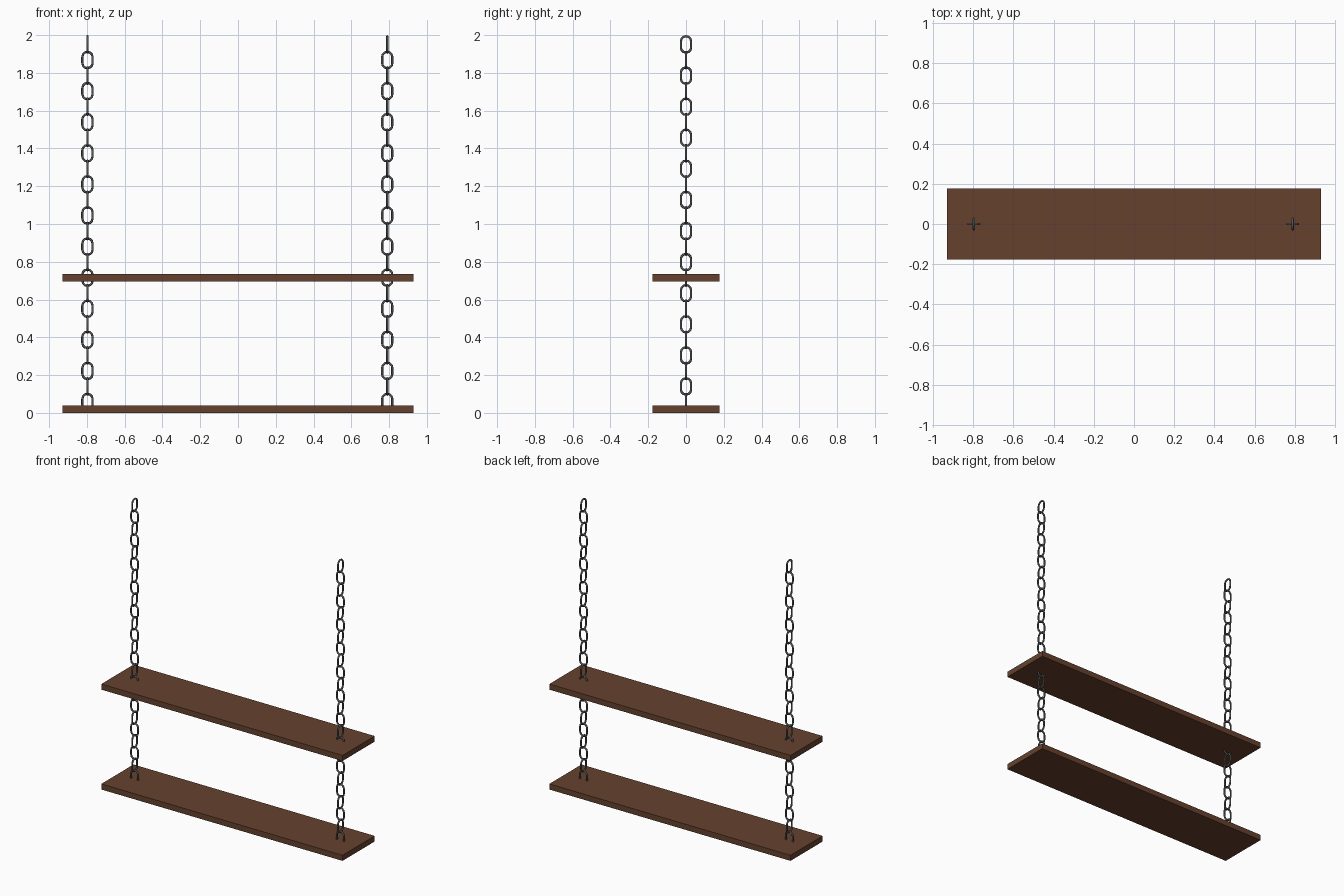
import bpy, bmesh
from math import sin, cos, pi
from mathutils import Vector

if "Cube" in bpy.data.objects:
    bpy.data.objects.remove(bpy.data.objects["Cube"])


def material(name, color):
    m = bpy.data.materials.new(name)
    m.diffuse_color = (*color, 1)
    m.use_nodes = True
    m.node_tree.nodes["Principled BSDF"].inputs["Base Color"].default_value = m.diffuse_color
    return m


wood = material("brown_wood", (0.13, 0.053, 0.027))
steel = material("dark_steel", (0.1, 0.1, 0.1))


def finish(name, bm, mat):
    bmesh.ops.recalc_face_normals(bm, faces=bm.faces)
    mesh = bpy.data.meshes.new(name)
    bm.to_mesh(mesh)
    bm.free()
    mesh.materials.append(mat)
    obj = bpy.data.objects.new(name, mesh)
    bpy.context.collection.objects.link(obj)
    return obj


# Flat plank
def shelf(name, z0, z1):
    bm = bmesh.new()
    bmesh.ops.create_cube(bm, size=1)
    bmesh.ops.scale(bm, vec=(1.86, 0.354, z1 - z0), verts=bm.verts)
    bmesh.ops.translate(bm, vec=(0, 0, (z0 + z1) / 2), verts=bm.verts)
    finish(name, bm, wood)


# One oval link: round wire swept around a stadium path, flat along direction "side"
WIRE, BEND, STRAIGHT = 0.006, 0.027, 0.0165
STEPS, SIDES = 6, 8


def add_link(bm, centre, side):
    up, normal = Vector((0, 0, 1)), side.cross(Vector((0, 0, 1)))
    rings = []
    for half in (0, 1):
        mid = centre + up * (STRAIGHT if half == 0 else -STRAIGHT)
        for i in range(STEPS + 1):
            a = half * pi + pi * i / STEPS
            out = side * cos(a) + up * sin(a)
            rings.append([bm.verts.new(mid + out * (BEND + WIRE * cos(t)) + normal * WIRE * sin(t))
                          for t in (2 * pi * k / SIDES for k in range(SIDES))])
    for i, r in enumerate(rings):
        n = rings[(i + 1) % len(rings)]
        for k in range(SIDES):
            j = (k + 1) % SIDES
            bm.faces.new((r[k], n[k], n[j], r[j]))


# Hanging chain of alternating links
def chain(name, x):
    bm = bmesh.new()
    for i in range(24):
        side = Vector((0, 1, 0)) if i % 2 == 0 else Vector((1, 0, 0))
        add_link(bm, Vector((x, 0, 1.9505 - 0.0823 * i)), side)
    obj = finish(name, bm, steel)
    for p in obj.data.polygons:
        p.use_smooth = True


shelf("lower_shelf", 0.0, 0.039)
shelf("upper_shelf", 0.696, 0.735)
chain("left_chain", -0.797)
chain("right_chain", 0.79)
